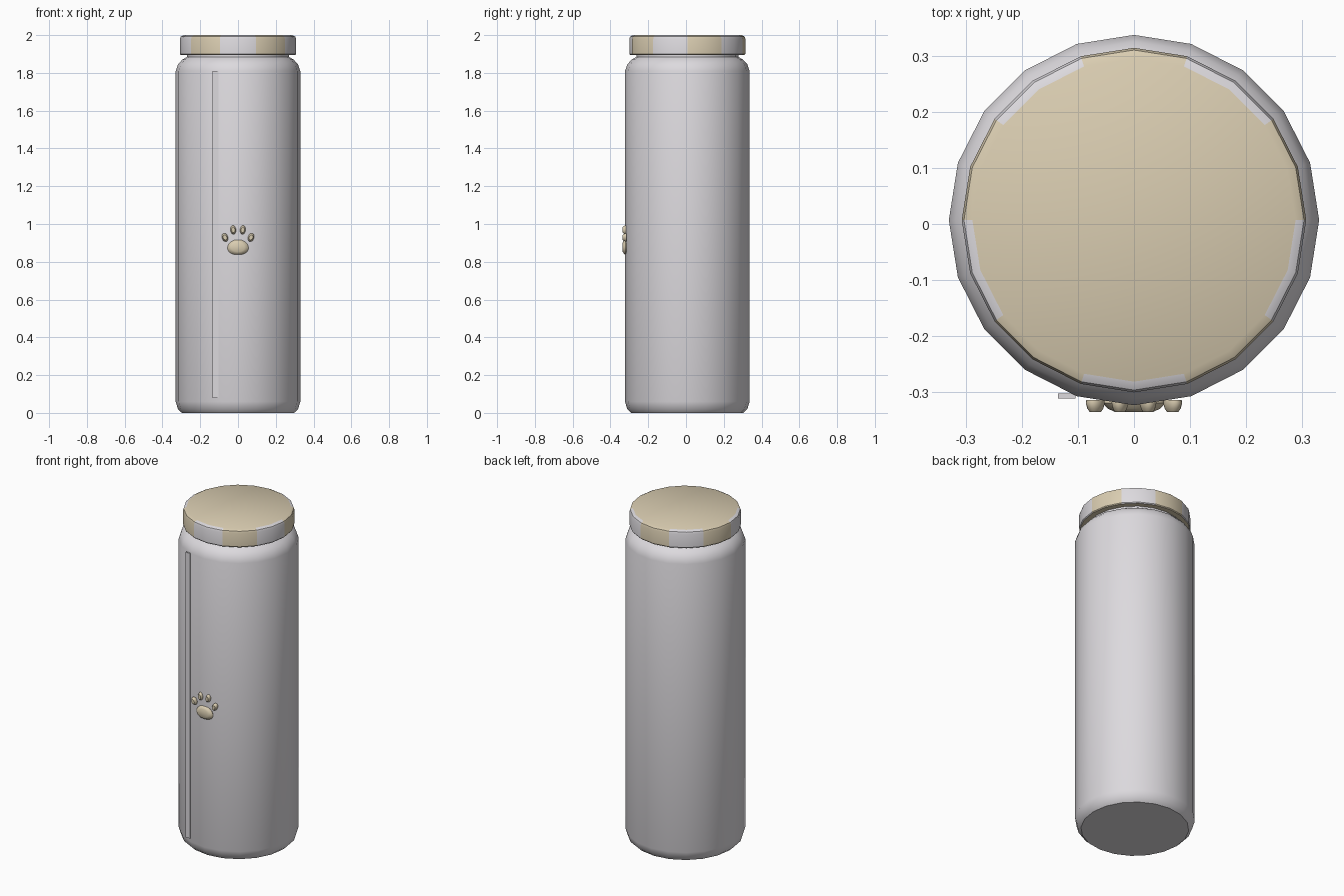
import bpy, bmesh, math

SIDES = 20
CENTRE_Y = 0.007

old = bpy.data.objects.get("Cube")
if old:
    bpy.data.objects.remove(old, do_unlink=True)


def material(name, rgb):
    m = bpy.data.materials.new(name)
    m.use_nodes = True
    m.diffuse_color = (*rgb, 1)
    m.node_tree.nodes["Principled BSDF"].inputs["Base Color"].default_value = (*rgb, 1)
    return m


grey = material("pale grey", (0.72, 0.70, 0.73))
tan = material("warm tan", (0.70, 0.61, 0.44))


def finish(name, bm, mats, angle=30):
    bmesh.ops.recalc_face_normals(bm, faces=bm.faces)
    mesh = bpy.data.meshes.new(name)
    bm.to_mesh(mesh)
    bm.free()
    obj = bpy.data.objects.new(name, mesh)
    bpy.context.collection.objects.link(obj)
    for m in mats:
        mesh.materials.append(m)
    bpy.ops.object.select_all(action='DESELECT')
    obj.select_set(True)
    bpy.context.view_layer.objects.active = obj
    bpy.ops.object.shade_smooth_by_angle(angle=math.radians(angle))
    return obj


def loft(rings):
    """Join equal rings of points with side quads and cap both ends."""
    bm = bmesh.new()
    loops = [[bm.verts.new(p) for p in ring] for ring in rings]
    n = len(loops[0])
    for a, b in zip(loops, loops[1:]):
        for i in range(n):
            j = (i + 1) % n
            bm.faces.new((a[i], a[j], b[j], b[i]))
    bm.faces.new(loops[0])
    bm.faces.new(loops[-1])
    return bm


def turned(profile):
    return loft([[(r * math.cos(math.tau * i / SIDES),
                   CENTRE_Y + r * math.sin(math.tau * i / SIDES), z)
                  for i in range(SIDES)] for r, z in profile])


# Bottle body with rounded base, shoulder and neck
finish("bottle_body", turned([(0.297, 0), (0.318, 0.02), (0.33, 0.06), (0.33, 1.81),
                              (0.318, 1.845), (0.295, 1.87), (0.27, 1.885),
                              (0.27, 1.91)]), [grey], 35)

# Lid whose rim alternates colour every two facets
bm = turned([(0.303, 1.895), (0.307, 1.90), (0.307, 1.98), (0.303, 1.992), (0.288, 2.0)])
for f in bm.faces:
    if len(f.verts) == 4:
        c = f.calc_center_median()
        turn = math.degrees(abs(math.atan2(c.x, CENTRE_Y - c.y)))
        f.material_index = int((turn + 18) // 36 + 1) % 2
finish("lid", bm, [tan, grey])

# Slim vertical strip on the front
bm = bmesh.new()
bmesh.ops.create_cube(bm, size=1)
for v in bm.verts:
    v.co = (-0.12 + v.co.x * 0.031, -0.3065 + v.co.y * 0.009, 0.945 + v.co.z * 1.73)
finish("front_strip", bm, [grey])


# Paw emblem: domed oval pads
def pad(name, x, z, w, h, tilt, flat=0):
    rings = []
    for y, s in ((-0.314, 0.95), (-0.319, 1), (-0.329, 0.84), (-0.335, 0.6)):
        ring = []
        for i in range(16):
            a = math.tau * i / 16
            px, pz = w * s * math.cos(a), h * s * math.sin(a)
            px *= 1 - flat * math.sin(a)
            ring.append((x + px * math.cos(tilt) - pz * math.sin(tilt), y,
                         z + px * math.sin(tilt) + pz * math.cos(tilt)))
        rings.append(ring)
    finish(name, loft(rings), [tan], 40)


pad("paw_main_pad", 0, 0.877, 0.056, 0.041, 0, 0.1)
for side, label in ((1, "left"), (-1, "right")):
    pad("paw_inner_toe_" + label, side * 0.025, 0.969, 0.015, 0.024, -side * 0.12)
    pad("paw_outer_toe_" + label, side * 0.069, 0.929, 0.016, 0.023, -side * 0.35)
